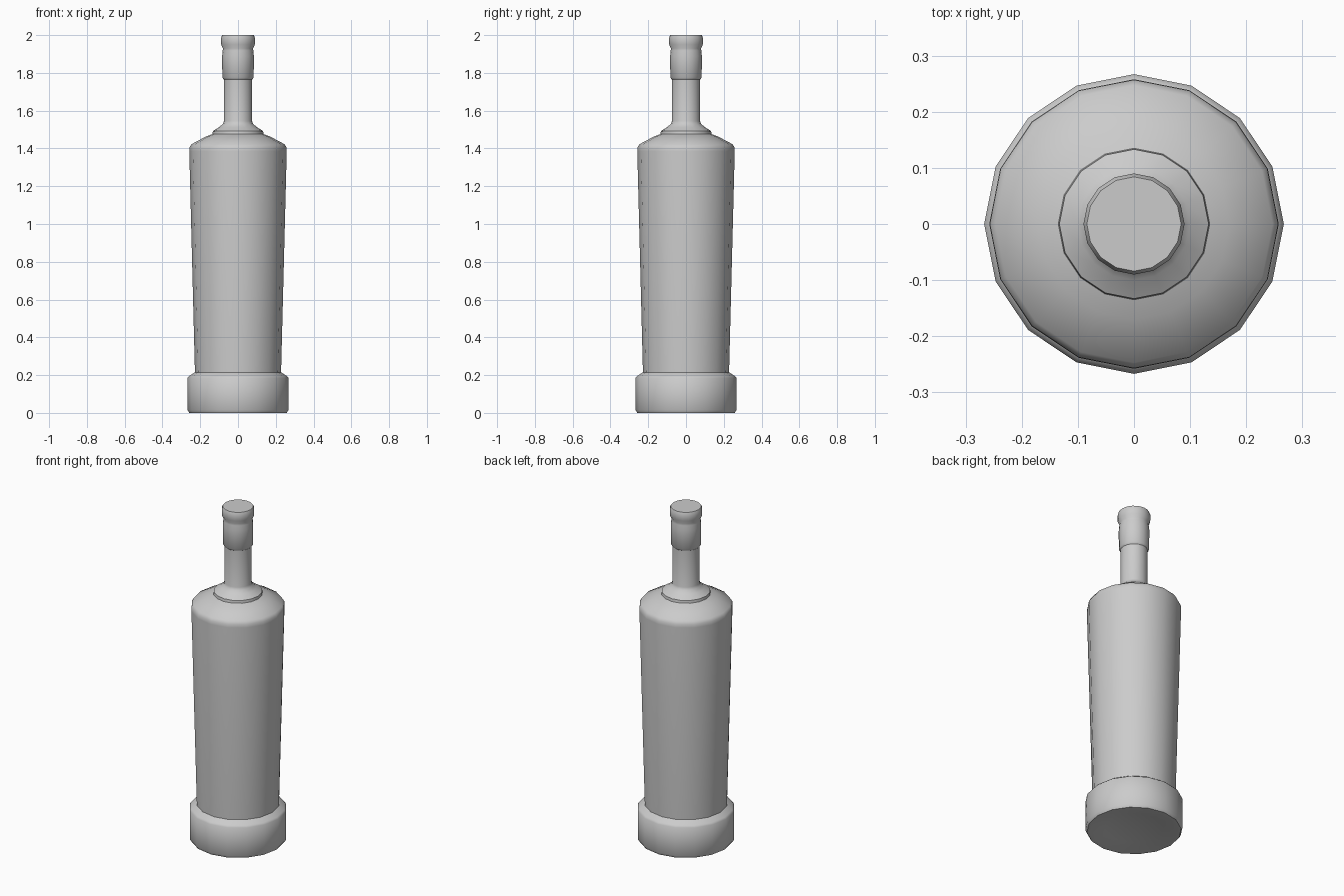
import bpy, bmesh
from math import cos, sin, pi, radians

if "Cube" in bpy.data.objects:
    bpy.data.objects.remove(bpy.data.objects["Cube"])

SIDES = 16


def lathe(name, profile):
    """Revolve (radius, z) points around z; radius 0 makes a pole."""
    bm = bmesh.new()
    rings = []
    for r, z in profile:
        if r == 0:
            rings.append([bm.verts.new((0, 0, z))] * SIDES)
        else:
            rings.append([bm.verts.new((r * cos(2 * pi * i / SIDES),
                                        r * sin(2 * pi * i / SIDES), z))
                          for i in range(SIDES)])
    for a, b in zip(rings, rings[1:]):
        for i in range(SIDES):
            j = (i + 1) % SIDES
            bm.faces.new(dict.fromkeys((a[i], a[j], b[j], b[i])))
    mesh = bpy.data.meshes.new(name)
    bm.to_mesh(mesh)
    bm.free()
    ob = bpy.data.objects.new(name, mesh)
    bpy.context.collection.objects.link(ob)
    bpy.ops.object.select_all(action='DESELECT')
    ob.select_set(True)
    bpy.context.view_layer.objects.active = ob
    bpy.ops.object.shade_smooth_by_angle(angle=radians(50))
    return ob


# Bottle: shallow hollow underside, wide foot, flared body, stepped shoulder, neck
lathe("bottle_body", [
    (0, 0.025), (0.16, 0.018), (0.24, 0.0), (0.258, 0.0), (0.267, 0.015),
    (0.267, 0.185), (0.258, 0.195), (0.228, 0.215),
    (0.258, 1.385), (0.257, 1.405), (0.247, 1.422),
    (0.17, 1.463), (0.135, 1.476), (0.133, 1.492), (0.10, 1.513),
    (0.08, 1.53), (0.075, 1.545), (0.075, 1.765)])

# Closure: sleeve over the neck, groove and rounded lip
lathe("bottle_cap", [
    (0.075, 1.765), (0.083, 1.775), (0.084, 1.89), (0.081, 1.918),
    (0.08, 1.93), (0.089, 1.95), (0.09, 1.985), (0.084, 2.0), (0, 2.0)])
